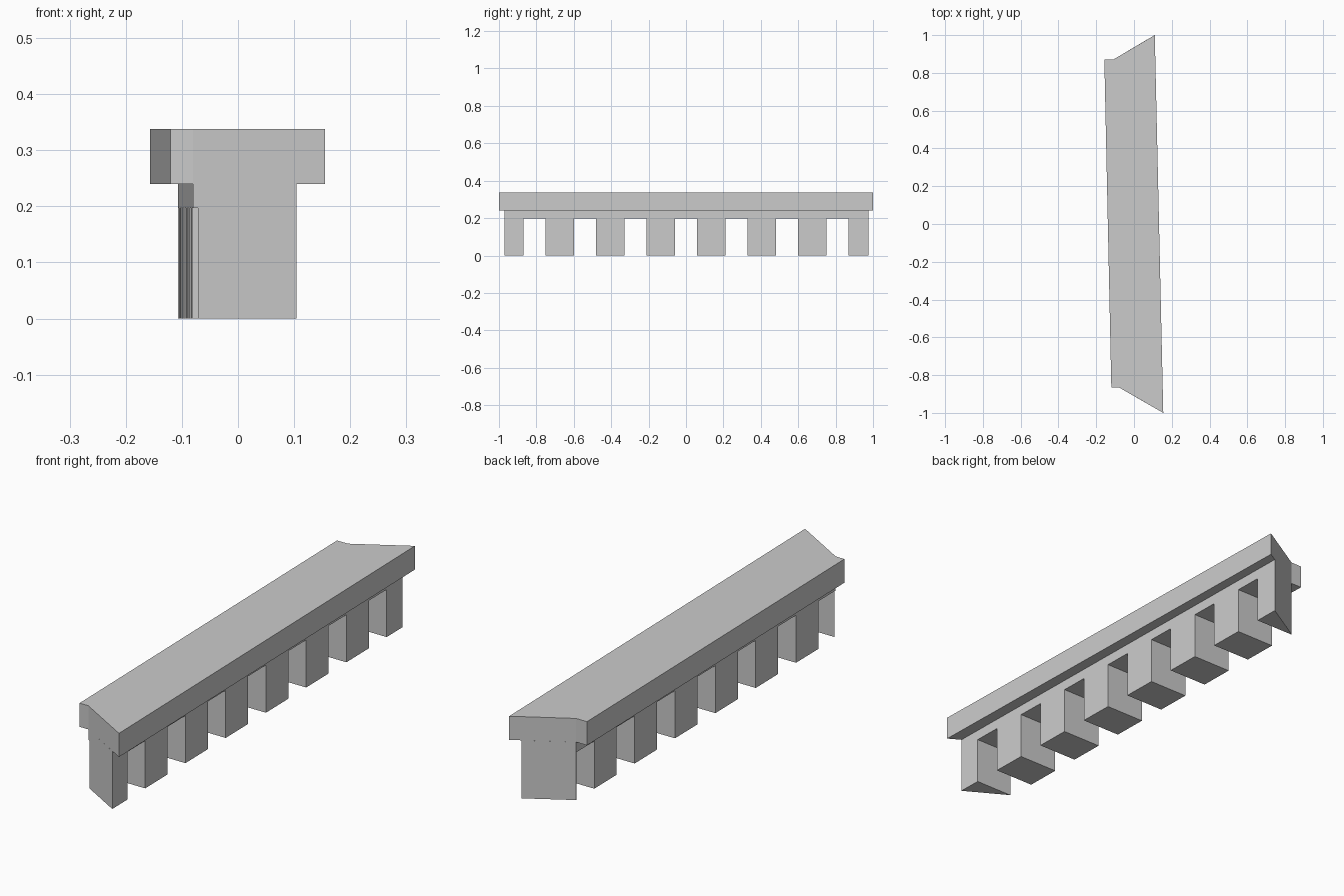
import bpy
import bmesh

cube = bpy.data.objects.get("Cube")
if cube:
    bpy.data.objects.remove(cube, do_unlink=True)

GREY = (0.6, 0.6, 0.6, 1)
stone = bpy.data.materials.new("light grey")
stone.use_nodes = True
stone.diffuse_color = GREY
stone.node_tree.nodes["Principled BSDF"].inputs["Base Color"].default_value = GREY


def prism(name, outline, bottom, top):
    """Extrude a plan outline between two heights."""
    bm = bmesh.new()
    face = bm.faces.new([bm.verts.new((x, y, bottom)) for x, y in outline])
    grown = bmesh.ops.extrude_face_region(bm, geom=[face])
    for v in grown["geom"]:
        if isinstance(v, bmesh.types.BMVert):
            v.co.z = top
    bmesh.ops.recalc_face_normals(bm, faces=bm.faces)
    mesh = bpy.data.meshes.new(name)
    bm.to_mesh(mesh)
    bm.free()
    mesh.materials.append(stone)
    obj = bpy.data.objects.new(name, mesh)
    bpy.context.collection.objects.link(obj)
    return obj


# Plan corners of the narrower wall below the slab
FRONT_R, BACK_R = (0.104, -0.971), (0.07, 0.977)
FRONT_L, BACK_L = (-0.08, -0.865), (-0.107, 0.872)
BEAM_Z, SLAB_Z, TOP_Z = 0.197, 0.24, 0.338


def on_line(a, b, y):
    """Point on the plan line a-b at the given y."""
    t = (y - a[1]) / (b[1] - a[1])
    return (a[0] + t * (b[0] - a[0]), y)


def right(y):
    return on_line(FRONT_R, BACK_R, y)


def left(y):
    return on_line(FRONT_L, BACK_L, y)


# Overhanging slab with slanted ends
prism("top_slab", [(0.155, -1), (0.11, 1), (-0.107, 0.872), (-0.157, 0.872),
                   (-0.12, -0.865), (-0.08, -0.865)], SLAB_Z, TOP_Z)

# Continuous beam above the openings
prism("beam", [FRONT_R, BACK_R, BACK_L, FRONT_L], BEAM_Z, SLAB_Z)

# Evenly spaced rectangular piers
PITCH, WIDTH = 0.27, 0.15
for i in range(6):
    y0 = -0.75 + i * PITCH
    y1 = y0 + WIDTH
    prism(f"pier_{i + 1}", [right(y0), right(y1), left(y1), left(y0)], 0, BEAM_Z)

# Wedge piers that follow the slanted ends
END_Y = 0.87
prism("front_pier", [FRONT_R, right(-END_Y), on_line(FRONT_R, FRONT_L, -END_Y)], 0, BEAM_Z)
prism("back_pier", [BACK_R, BACK_L, left(END_Y), right(END_Y)], 0, BEAM_Z)
